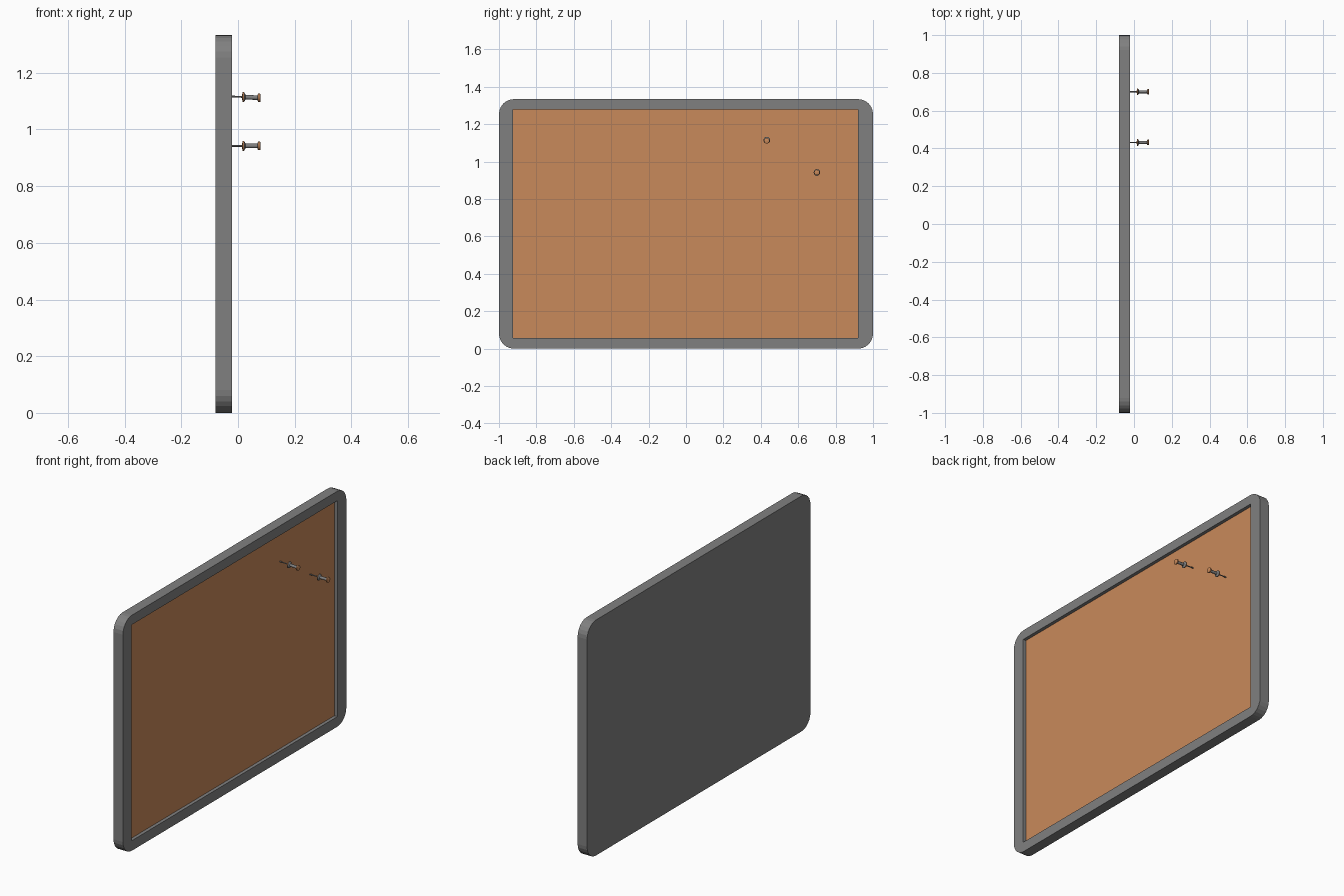
import bpy, bmesh, math
from mathutils import Vector

if "Cube" in bpy.data.objects:
    bpy.data.objects.remove(bpy.data.objects["Cube"])

def material(name, rgb):
    m = bpy.data.materials.new(name)
    m.diffuse_color = (*rgb, 1)
    m.use_nodes = True
    m.node_tree.nodes["Principled BSDF"].inputs["Base Color"].default_value = m.diffuse_color
    return m

GREY = material("frame grey", (0.216, 0.216, 0.216))
CORK = material("cork brown", (0.584, 0.254, 0.104))

def finish(name, bm, mats):
    bmesh.ops.recalc_face_normals(bm, faces=bm.faces)
    me = bpy.data.meshes.new(name)
    bm.to_mesh(me)
    bm.free()
    for m in mats:
        me.materials.append(m)
    ob = bpy.data.objects.new(name, me)
    bpy.context.collection.objects.link(ob)
    return ob

BACK, FRONT, CORK_X = -0.08, -0.021, -0.04
H, R, SEG = 1.334, 0.08, 6
# opening corners, counter-clockwise, starting at +y +z
inner = [(0.92, 1.28), (-0.925, 1.28), (-0.925, 0.057), (0.92, 0.057)]
centres = [(1 - R, H - R), (R - 1, H - R), (R - 1, R), (1 - R, R)]

# Frame: rounded slab with a rectangular recess
bm = bmesh.new()
front, back = [], []
for k, (cy, cz) in enumerate(centres):
    for i in range(SEG + 1):
        a = math.pi / 2 * (k + i / SEG)
        y, z = cy + R * math.cos(a), cz + R * math.sin(a)
        front.append(bm.verts.new((FRONT, y, z)))
        back.append(bm.verts.new((BACK, y, z)))
rim = [bm.verts.new((FRONT, y, z)) for y, z in inner]
deep = [bm.verts.new((CORK_X, y, z)) for y, z in inner]
n = len(front)
for i in range(n):
    j = (i + 1) % n
    k, k2 = i // (SEG + 1), j // (SEG + 1)
    bm.faces.new((front[i], front[j], back[j], back[i]))
    if k == k2:
        bm.faces.new((front[i], front[j], rim[k]))
    else:
        bm.faces.new((front[i], front[j], rim[k2], rim[k]))
        bm.faces.new((rim[k], rim[k2], deep[k2], deep[k]))
bm.faces.new(back)
floor = bm.faces.new(deep)          # cork sheet is the recess floor
floor.material_index = 1
finish("framed_board", bm, [GREY, CORK])

# Push pins: lathed profile (distance along x, radius)
PROFILE = [(-0.042, 0.003), (0.014, 0.003), (0.016, 0.018), (0.021, 0.018),
           (0.027, 0.008), (0.068, 0.008), (0.071, 0.015), (0.078, 0.015), (0.08, 0.011)]
BROWN_BANDS = {1, 2, 6, 7}          # flange and end cap

def push_pin(name, y, z, drop):
    bm = bmesh.new()
    sides, rings = 12, []
    for x, r in PROFILE:
        zc = z - drop * (x - 0.03)
        rings.append([bm.verts.new((x, y + r * math.cos(t), zc + r * math.sin(t)))
                      for t in (2 * math.pi * i / sides for i in range(sides))])
    for b in range(len(rings) - 1):
        for i in range(sides):
            j = (i + 1) % sides
            f = bm.faces.new((rings[b][i], rings[b][j], rings[b + 1][j], rings[b + 1][i]))
            f.material_index = int(b in BROWN_BANDS)
    bm.faces.new(rings[0])
    bm.faces.new(rings[-1]).material_index = 1
    ob = finish(name, bm, [GREY, CORK])
    bpy.context.view_layer.objects.active = ob
    ob.select_set(True)
    bpy.ops.object.shade_smooth_by_angle(angle=math.radians(35))
    ob.select_set(False)

push_pin("push_pin_upper", 0.432, 1.114, 0.05)
push_pin("push_pin_lower", 0.70, 0.942, 0.0)
